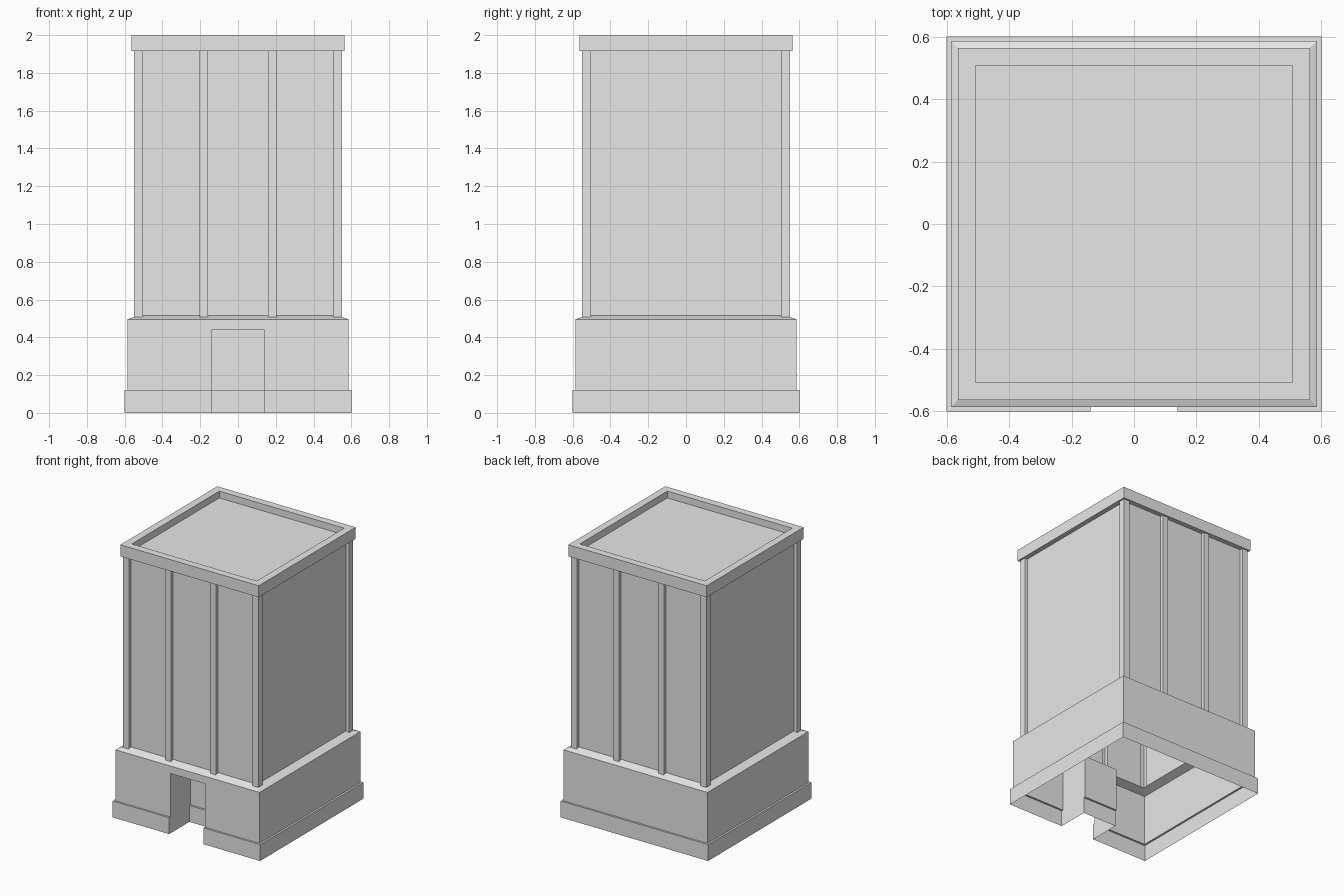
import bpy
import bmesh

cube = bpy.data.objects.get("Cube")
if cube:
    bpy.data.objects.remove(cube, do_unlink=True)

grey = bpy.data.materials.new("plain_grey")
grey.use_nodes = True
grey.diffuse_color = (0.8, 0.8, 0.8, 1)
grey.node_tree.nodes["Principled BSDF"].inputs["Base Color"].default_value = (0.8, 0.8, 0.8, 1)

WALL, PIER = 0.527, 0.55          # half widths of tower wall and piers
PIER_IN, MID_A, MID_B = 0.503, 0.16, 0.205
BASE, LEDGE_LOW, LEDGE_HIGH = 0.586, 0.495, 0.516
CORNICE, CORNICE_Z = 0.563, 1.915
DOOR, DOOR_TOP, DOOR_DEPTH = 0.14, 0.44, 0.235


def loft(bm, rings):
    """Skin counter-clockwise rings with quads; returns the vertex rings."""
    loops = [[bm.verts.new(p) for p in ring] for ring in rings]
    for low, high in zip(loops, loops[1:]):
        for i in range(len(low)):
            j = (i + 1) % len(low)
            bm.faces.new((low[i], low[j], high[j], high[i]))
    return loops


def square(h, z):
    return [(-h, -h, z), (h, -h, z), (h, h, z), (-h, h, z)]


def finish(bm, name):
    mesh = bpy.data.meshes.new(name)
    bm.to_mesh(mesh)
    bm.free()
    mesh.materials.append(grey)
    obj = bpy.data.objects.new(name, mesh)
    bpy.context.collection.objects.link(obj)
    return obj


# Base: plinth, wall and sloping ledge, open underneath
def base_ring(h, z):
    c = square(h, z)
    return [c[0], (-DOOR, -h, z), (DOOR, -h, z)] + c[1:]


bm = bmesh.new()
loft(bm, [base_ring(h, z) for h, z in (
    (0.6, 0), (0.6, 0.12), (BASE, 0.12), (BASE, DOOR_TOP),
    (BASE, LEDGE_LOW), (WALL, LEDGE_HIGH))])

# Doorway: push the middle front faces inwards, leaving the floor open
door_faces = [f for f in bm.faces
              if all(abs(v.co.x) < DOOR + 0.01 and v.co.y < 0
                     and v.co.z < DOOR_TOP + 0.01 for v in f.verts)]
result = bmesh.ops.extrude_face_region(bm, geom=door_faces)
pushed = [e for e in result["geom"] if isinstance(e, bmesh.types.BMVert)]
bmesh.ops.translate(bm, verts=pushed, vec=(0, DOOR_DEPTH, 0))
leftover = [f for f in door_faces if f.is_valid]
if leftover:
    bmesh.ops.delete(bm, geom=leftover, context='FACES')
floor = [f for f in bm.faces if all(v.co.z < 0.001 for v in f.verts)]
bmesh.ops.delete(bm, geom=floor, context='FACES')
finish(bm, "base")

# Tower: one quarter of the plan with its piers, mirrored around
quarter = [(MID_A, -WALL), (MID_A, -PIER), (MID_B, -PIER), (MID_B, -WALL),
           (PIER_IN, -WALL), (PIER_IN, -PIER), (PIER, -PIER),
           (PIER, -PIER_IN), (WALL, -PIER_IN)]
back = quarter[::-1]
plan = (quarter + [(x, -y) for x, y in back]
        + [(-x, -y) for x, y in quarter] + [(-x, y) for x, y in back])


def ledge_height(x, y):
    slope = (LEDGE_HIGH - LEDGE_LOW) / (BASE - WALL)
    return LEDGE_HIGH - slope * (max(abs(x), abs(y)) - WALL)


bm = bmesh.new()
loft(bm, [[(x, y, ledge_height(x, y)) for x, y in plan],
          [(x, y, CORNICE_Z) for x, y in plan]])
finish(bm, "tower_walls")

# Cornice, parapet and sunken roof
bm = bmesh.new()
rings = loft(bm, [square(h, z) for h, z in (
    (WALL, CORNICE_Z), (CORNICE, CORNICE_Z), (CORNICE, 2),
    (0.508, 2), (0.508, 1.95))])
bm.faces.new(rings[-1])
finish(bm, "cornice_and_roof")
